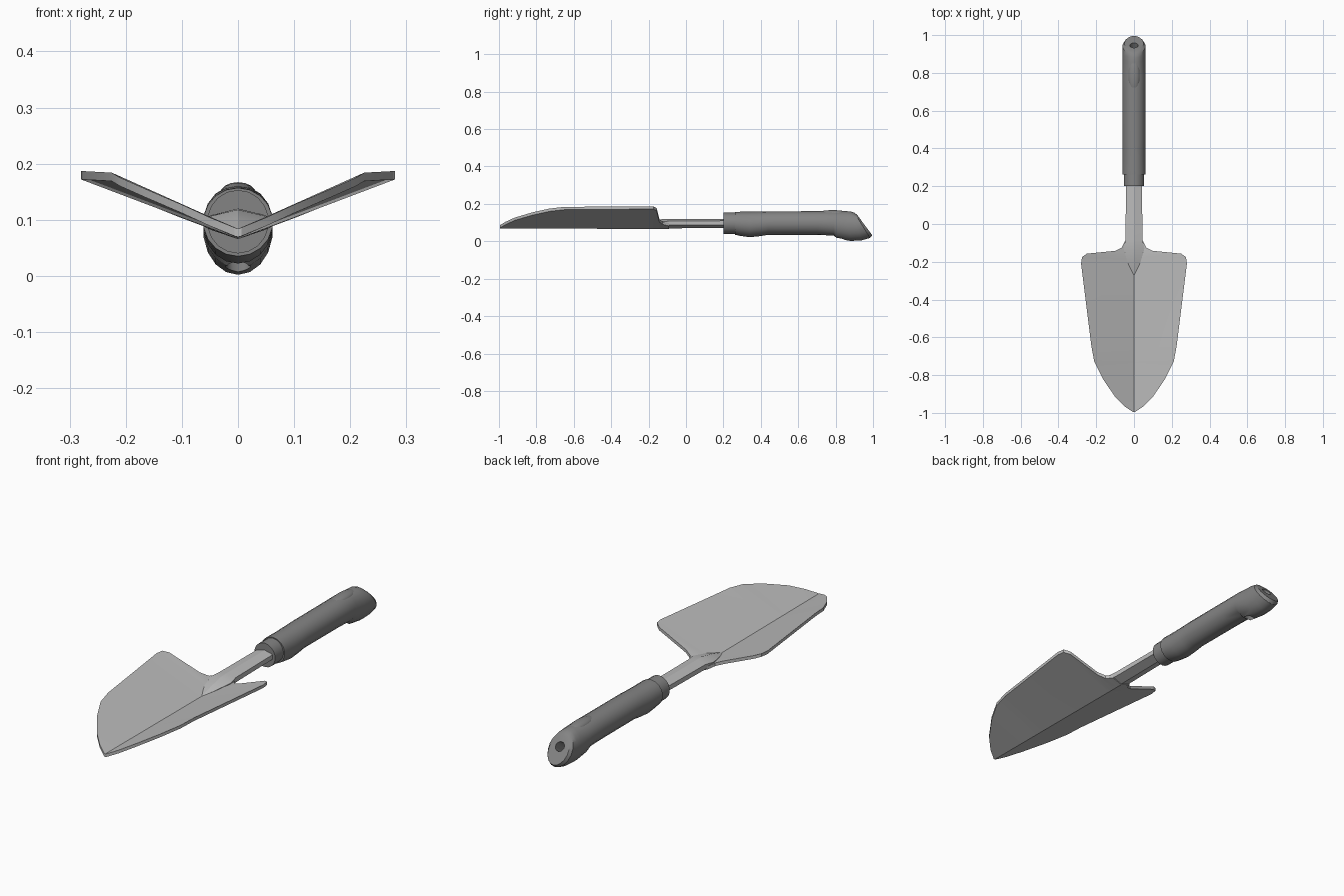
import bpy, bmesh, math
from mathutils import Vector

cube = bpy.data.objects.get("Cube")
if cube:
    bpy.data.objects.remove(cube, do_unlink=True)


def material(name, value):
    mat = bpy.data.materials.new(name)
    mat.use_nodes = True
    color = (value, value, value, 1)
    mat.diffuse_color = color
    mat.node_tree.nodes["Principled BSDF"].inputs["Base Color"].default_value = color
    return mat


steel = material("light grey steel", 0.5)
rubber = material("mid grey grip", 0.23)


def loft(name, rings, mat, closed=True):
    """Skin a list of equally sized point rings and cap both ends."""
    bm = bmesh.new()
    loops = [[bm.verts.new(p) for p in ring] for ring in rings]
    n = len(loops[0])
    for a, b in zip(loops, loops[1:]):
        for i in range(n if closed else n - 1):
            j = (i + 1) % n
            bm.faces.new((a[i], a[j], b[j], b[i]))
    bm.faces.new(loops[0])
    bm.faces.new(loops[-1])
    bmesh.ops.recalc_face_normals(bm, faces=bm.faces)
    mesh = bpy.data.meshes.new(name)
    bm.to_mesh(mesh)
    bm.free()
    mesh.materials.append(mat)
    obj = bpy.data.objects.new(name, mesh)
    bpy.context.collection.objects.link(obj)
    return obj


def activate(obj):
    bpy.ops.object.select_all(action="DESELECT")
    obj.select_set(True)
    bpy.context.view_layer.objects.active = obj


def smooth(obj, degrees=30):
    activate(obj)
    bpy.ops.object.shade_smooth_by_angle(angle=math.radians(degrees))


def apply(obj, modifier):
    activate(obj)
    bpy.ops.object.modifier_apply(modifier=modifier.name)


# Blade: V-shaped sheet, rim points (x, y, z) joined to the centre crease
rim = [(0.006, -0.995, 0.086), (0.05, -0.965, 0.104), (0.10, -0.915, 0.127),
       (0.165, -0.82, 0.155), (0.21, -0.73, 0.175), (0.225, -0.65, 0.184),
       (0.28, -0.21, 0.187), (0.275, -0.175, 0.187), (0.25, -0.157, 0.178),
       (0.10, -0.142, 0.118), (0.065, -0.125, 0.105), (0.048, -0.09, 0.097)]
thick = 0.015
rings = []
for i, (x, y, z) in enumerate(rim):
    crease_y = y if i < 7 else -0.21 + 0.024 * (i - 6)
    crease_z = 0.081 - 0.004 * (crease_y + 0.2)
    rings.append([(0, crease_y, crease_z), (x, y, z),
                  (x, y, z - thick), (0, crease_y, crease_z - thick)])
blade = loft("blade", rings, steel, closed=False)
mirror = blade.modifiers.new("mirror", "MIRROR")
mirror.use_clip = True
mirror.merge_threshold = 0.0005
apply(blade, mirror)
smooth(blade, 20)

# Neck: ridged bar that rises out of the blade (y, half width, side, ridge)
rings = []
for y, w, side, ridge in [(-0.27, 0.004, 0.081, 0.082), (-0.20, 0.035, 0.096, 0.102),
                          (-0.13, 0.055, 0.105, 0.118), (-0.08, 0.045, 0.109, 0.12),
                          (0.22, 0.042, 0.11, 0.12)]:
    base = 0.068 + 0.01 * (y + 0.2)
    rings.append([(0, y, ridge), (w, y, side), (w, y, base + w * 0.38),
                  (0, y, base), (-w, y, base + w * 0.38), (-w, y, side)])
neck = loft("neck", rings, steel)
smooth(neck, 15)


# Handle: elliptical rings (y, half width, bottom, top, slant)
def ellipse(y, w, low, high, slant, sides=18):
    points = []
    for i in range(sides):
        a = math.tau * i / sides
        points.append((w * math.sin(a), y - slant * math.cos(a),
                       (low + high) / 2 + (high - low) / 2 * math.cos(a)))
    return points


collar = loft("collar", [ellipse(y, 0.055, 0.04, 0.153, 0) for y in (0.2, 0.28)], rubber)
smooth(collar)

sections = [(0.262, 0.062, 0.035, 0.157, 0), (0.29, 0.062, 0.029, 0.158, 0),
            (0.34, 0.062, 0.022, 0.158, 0), (0.40, 0.062, 0.028, 0.159, 0),
            (0.44, 0.062, 0.035, 0.16, 0), (0.70, 0.062, 0.034, 0.161, 0),
            (0.79, 0.062, 0.031, 0.162, 0), (0.805, 0.062, 0.014, 0.162, 0),
            (0.87, 0.062, 0.002, 0.161, 0.01), (0.91, 0.062, 0.005, 0.159, 0.028),
            (0.942, 0.061, 0.018, 0.153, 0.042), (0.956, 0.05, 0.032, 0.14, 0.04)]
grip = loft("grip", [ellipse(*s) for s in sections], rubber)

# Hanging hole bored square to the slanted end
axis = Vector((0, 0.83, 0.56))
bpy.ops.mesh.primitive_cylinder_add(vertices=14, radius=0.022, depth=0.4,
                                    location=Vector((0, 0.945, 0.1)) - axis * 0.08,
                                    rotation=axis.to_track_quat("Z", "Y").to_euler())
cutter = bpy.context.object
cutter.name = "hole_cutter"
cutter.hide_render = True
cutter.data.materials.append(rubber)
bore = grip.modifiers.new("bore", "BOOLEAN")
bore.object = cutter
bore.operation = "DIFFERENCE"
bore.solver = "EXACT"
apply(grip, bore)
bpy.data.objects.remove(cutter, do_unlink=True)
smooth(grip)

# Thumb pad: low swelling on top of the grip
bpy.ops.mesh.primitive_uv_sphere_add(segments=16, ring_count=8, location=(0, 0.785, 0.147))
pad = bpy.context.object
pad.name = "thumb_pad"
pad.scale = (0.032, 0.09, 0.02)
pad.data.materials.append(rubber)
smooth(pad, 60)
